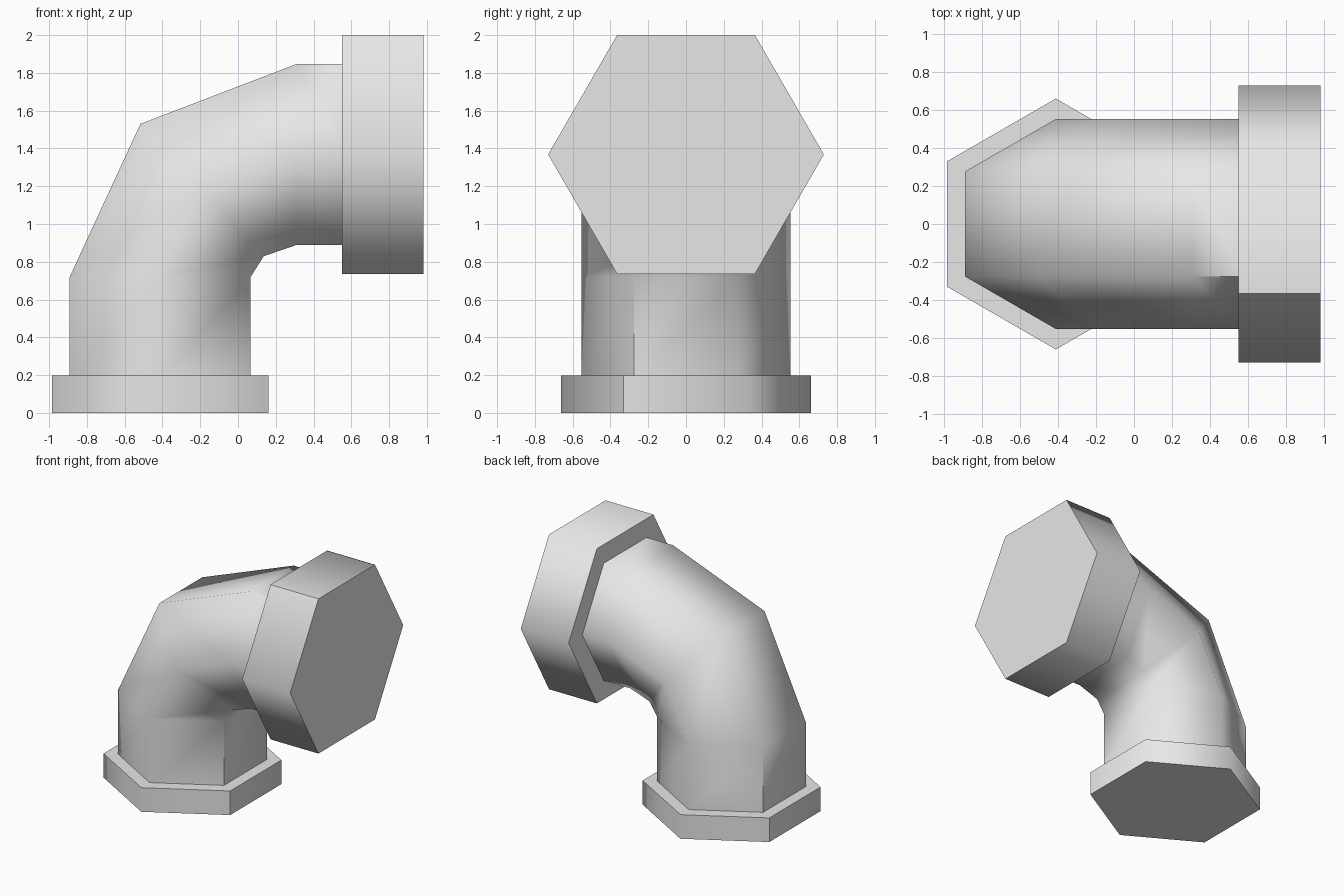
import bpy, bmesh
from math import radians, cos, sin
from mathutils import Vector

cube = bpy.data.objects.get("Cube")
if cube:
    bpy.data.objects.remove(cube, do_unlink=True)

# One plain grey for the whole fitting
grey = bpy.data.materials.new("plain grey")
grey.use_nodes = True
grey.diffuse_color = (0.8, 0.8, 0.8, 1)
grey.node_tree.nodes["Principled BSDF"].inputs["Base Color"].default_value = (0.8, 0.8, 0.8, 1)

SIDES = 6


def sweep(name, stations, radius, seams=()):
    """Skin hexagonal rings; a station is (x, z, turn), a seam is (segment, corner)."""
    bm = bmesh.new()
    rings = []
    for x, z, turn in stations:
        t = radians(turn)
        inward = Vector((cos(t), 0, -sin(t)))
        ring = []
        for k in range(SIDES):
            a = radians(30 + 60 * k)
            side = Vector((0, sin(a), 0))
            ring.append(bm.verts.new(Vector((x, 0, z)) + radius * (inward * cos(a) + side)))
        rings.append(ring)
    for lower, upper in zip(rings, rings[1:]):
        for k in range(SIDES):
            n = (k + 1) % SIDES
            bm.faces.new((lower[k], lower[n], upper[n], upper[k]))
    caps = [bm.faces.new(rings[0]), bm.faces.new(rings[-1])]
    bmesh.ops.recalc_face_normals(bm, faces=bm.faces)
    for f in bm.faces:
        f.smooth = True
    # Crisp rims around the end caps, and crisp seams along chosen corners
    for cap in caps:
        for e in cap.edges:
            e.smooth = False
    for segment, corner in seams:
        bm.edges.get((rings[segment][corner], rings[segment + 1][corner])).smooth = False
    mesh = bpy.data.meshes.new(name)
    bm.to_mesh(mesh)
    bm.free()
    mesh.materials.append(grey)
    obj = bpy.data.objects.new(name, mesh)
    bpy.context.collection.objects.link(obj)
    return obj


AXIS_X, AXIS_Z = -0.412, 1.368

# Bent pipe
sweep("elbow_pipe",
      [(AXIS_X, 0.19, 0), (AXIS_X, 0.72, 0), (-0.19, 1.18, 47),
       (0.31, AXIS_Z, 90), (0.56, AXIS_Z, 90)],
      0.553, seams=[(0, 5), (0, 2), (3, 3)])

# Thin collar at the foot
sweep("base_collar", [(AXIS_X, 0, 0), (AXIS_X, 0.197, 0)], 0.661,
      seams=[(0, 5), (0, 2)])

# Deep collar at the outlet
sweep("outlet_collar", [(0.55, AXIS_Z, 90), (0.983, AXIS_Z, 90)], 0.73,
      seams=[(0, 3)])
